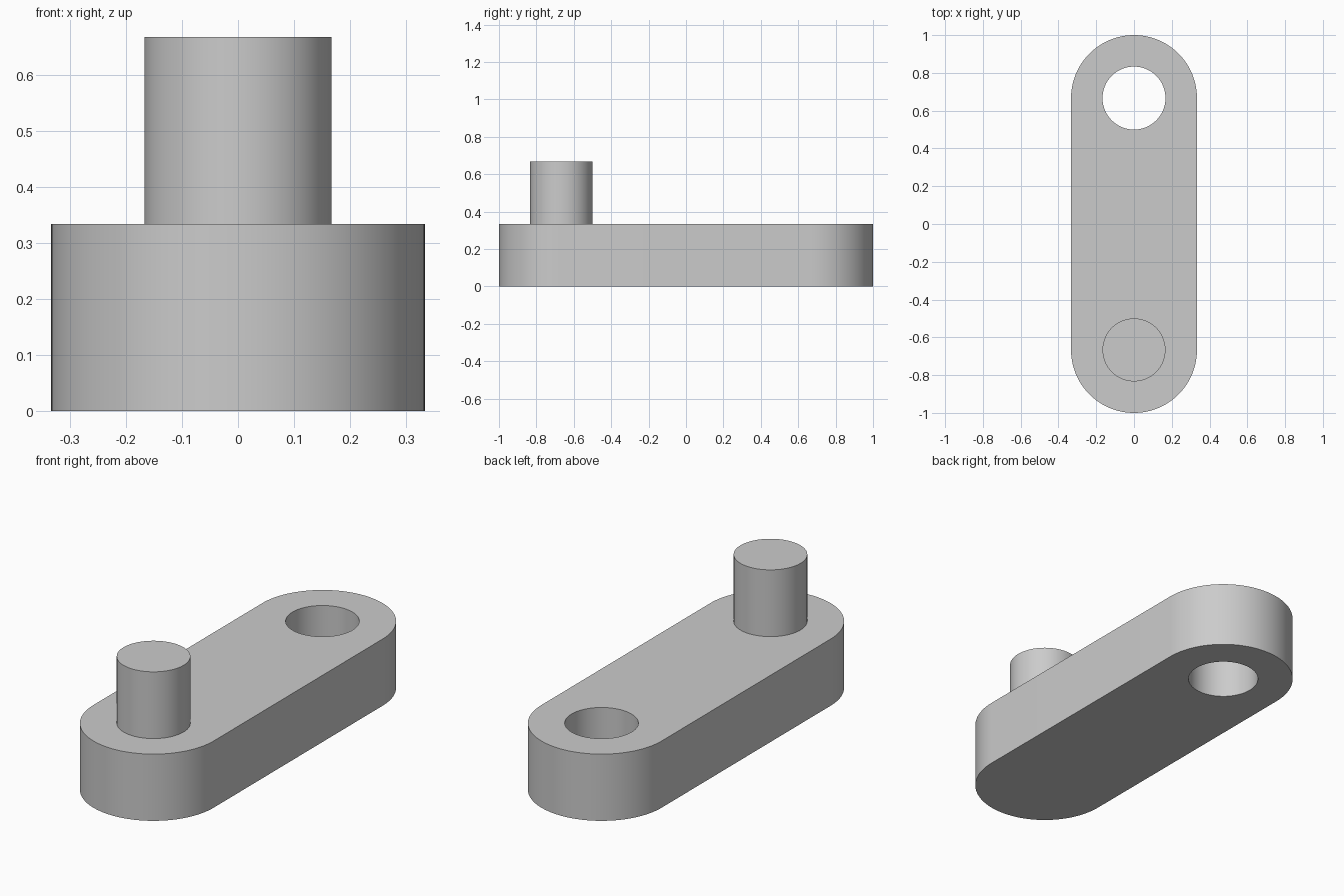
import bpy
import bmesh
from math import pi, sin, cos, radians

if "Cube" in bpy.data.objects:
    bpy.data.objects.remove(bpy.data.objects["Cube"], do_unlink=True)

THICK = 1 / 3            # plate thickness
END_R = 1 / 3            # rounded end radius
PIN_R = 1 / 6            # pin and hole radius
CENTRE = 2 / 3           # distance of pin and hole from the middle
STEPS = 48               # segments per half circle

grey = bpy.data.materials.new("plain grey")
grey.use_nodes = True
grey.diffuse_color = (0.6, 0.6, 0.6, 1)
grey.node_tree.nodes["Principled BSDF"].inputs["Base Color"].default_value = grey.diffuse_color


def arc(radius, y, start):
    """Half circle of points around (0, y)."""
    return [(radius * cos(start + pi * i / STEPS), y + radius * sin(start + pi * i / STEPS))
            for i in range(STEPS + 1)]


def extrude_outline(name, outline, bottom, top):
    """Solid made by raising a closed outline from bottom to top."""
    bm = bmesh.new()
    face = bm.faces.new([bm.verts.new((x, y, bottom)) for x, y in outline])
    raised = bmesh.ops.extrude_face_region(bm, geom=[face], use_keep_orig=True)["geom"]
    verts = [v for v in raised if isinstance(v, bmesh.types.BMVert)]
    bmesh.ops.translate(bm, verts=verts, vec=(0, 0, top - bottom))
    bmesh.ops.recalc_face_normals(bm, faces=bm.faces)
    mesh = bpy.data.meshes.new(name)
    bm.to_mesh(mesh)
    bm.free()
    mesh.materials.append(grey)
    obj = bpy.data.objects.new(name, mesh)
    bpy.context.collection.objects.link(obj)
    return obj


def circle(y):
    return arc(PIN_R, y, 0)[:-1] + arc(PIN_R, y, pi)[:-1]


def select_only(obj):
    bpy.ops.object.select_all(action="DESELECT")
    obj.select_set(True)
    bpy.context.view_layer.objects.active = obj


# Arm plate with rounded ends
arm = extrude_outline("arm_plate", arc(END_R, CENTRE, 0) + arc(END_R, -CENTRE, pi), 0, THICK)

# Through hole at the back end
cutter = extrude_outline("hole_cutter", circle(CENTRE), -THICK, 2 * THICK)
cutter.hide_render = True
hole = arm.modifiers.new("through hole", "BOOLEAN")
hole.operation = "DIFFERENCE"
hole.solver = "EXACT"
hole.object = cutter
select_only(arm)
bpy.ops.object.modifier_apply(modifier=hole.name)
bpy.data.objects.remove(cutter, do_unlink=True)

# Upright pin at the front end
pin = extrude_outline("pin", circle(-CENTRE), THICK, 2 * THICK)

for part in (arm, pin):
    select_only(part)
    bpy.ops.object.shade_smooth_by_angle(angle=radians(30))
